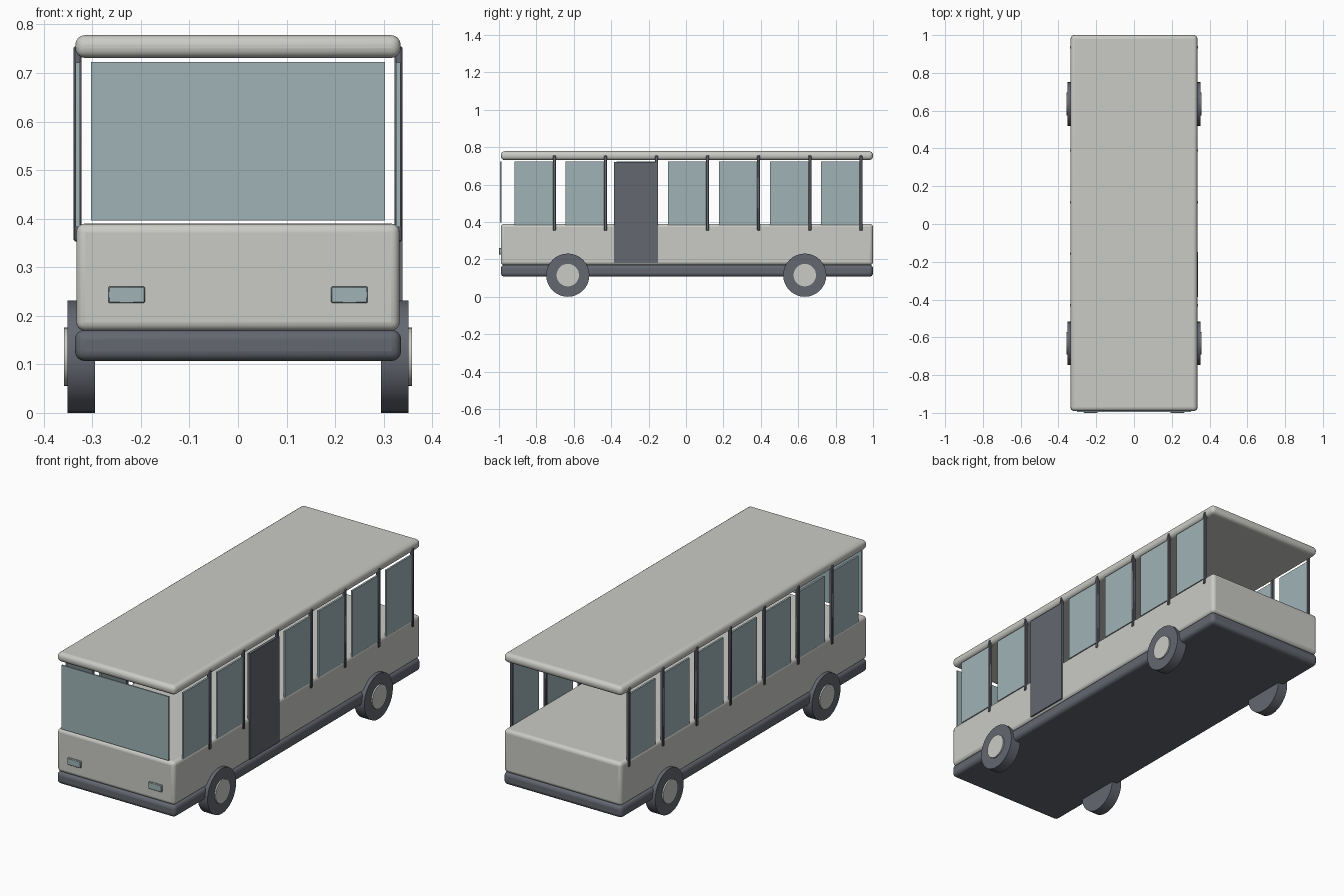
import bpy
import math

if "Cube" in bpy.data.objects:
    bpy.data.objects.remove(bpy.data.objects["Cube"])


def material(name, rgb):
    m = bpy.data.materials.new(name)
    m.diffuse_color = (*rgb, 1.0)
    m.use_nodes = True
    m.node_tree.nodes["Principled BSDF"].inputs["Base Color"].default_value = m.diffuse_color
    return m


PAINT = material("light grey paint", (0.59, 0.59, 0.56))
DARK = material("dark slate", (0.125, 0.135, 0.162))
GLASS = material("pale blue glass", (0.35, 0.45, 0.47))


def finish(obj, name, mat, bevel=0.0, segments=3, smooth=True):
    obj.name = name
    obj.data.materials.append(mat)
    if bevel:
        mod = obj.modifiers.new("rounded edges", 'BEVEL')
        mod.width = bevel
        mod.segments = segments
        mod.limit_method = 'ANGLE'
    if smooth:
        bpy.ops.object.shade_smooth_by_angle(angle=math.radians(35))
    return obj


def box(name, x, y, z, mat, bevel=0.0, segments=3):
    """Box from (min, max) ranges on each axis."""
    ranges = (x, y, z)
    bpy.ops.mesh.primitive_cube_add(size=1, location=[(a + b) / 2 for a, b in ranges])
    obj = bpy.context.object
    obj.scale = [b - a for a, b in ranges]
    bpy.ops.object.transform_apply(location=False, rotation=False, scale=True)
    return finish(obj, name, mat, bevel, segments, smooth=bevel > 0)


def disc(name, x, y, z, radius, mat, bevel=0.0):
    """Cylinder lying along x, between the two x values."""
    bpy.ops.mesh.primitive_cylinder_add(
        vertices=32, radius=radius, depth=abs(x[1] - x[0]),
        location=(sum(x) / 2, y, z), rotation=(0, math.pi / 2, 0))
    return finish(bpy.context.object, name, mat, bevel, 2)


def side_range(side, a, b):
    return tuple(sorted((side * a, side * b)))


# Main shell: skirt, lower body and roof slab
LENGTH = (-0.99, 1.0)
box("skirt", (-0.336, 0.336), LENGTH, (0.107, 0.171), DARK, 0.02, 4)
box("lower_body", (-0.333, 0.333), LENGTH, (0.169, 0.39), PAINT, 0.018, 4)
box("roof", (-0.335, 0.335), LENGTH, (0.731, 0.778), PAINT, 0.02, 4)

# Windscreen and headlights
box("windscreen", (-0.303, 0.303), (-0.994, -0.987), (0.396, 0.723), GLASS)
for side, word in ((-1, "left"), (1, "right")):
    box(f"headlight_{word}", side_range(side, 0.192, 0.267), (-1.0, -0.985),
        (0.226, 0.26), GLASS, 0.002, 1)

# Seven bays per side: a pane with a pillar behind it; the third right bay is the door
BAY = 0.2732
for side, word in ((-1, "left"), (1, "right")):
    for i in range(7):
        y = -0.917 + i * BAY
        if side == 1 and i == 2:
            box("door", (0.325, 0.339), (-0.386, -0.149), (0.18, 0.72), DARK)
        else:
            box(f"side_window_{word}_{i + 1}", side_range(side, 0.325, 0.3345),
                (y, y + 0.208), (0.383, 0.722), GLASS)
        box(f"pillar_{word}_{i + 1}", side_range(side, 0.322, 0.3385),
            (y + 0.205, y + 0.221), (0.353, 0.755), DARK, 0.003, 1)

# Wheels with light hub caps
for side, word in ((-1, "left"), (1, "right")):
    for y, end in ((-0.632, "front"), (0.635, "rear")):
        disc(f"wheel_{end}_{word}", side_range(side, 0.295, 0.351), y, 0.1155, 0.1155, DARK)
        disc(f"hub_{end}_{word}", side_range(side, 0.33, 0.358), y, 0.1155, 0.06, PAINT)
